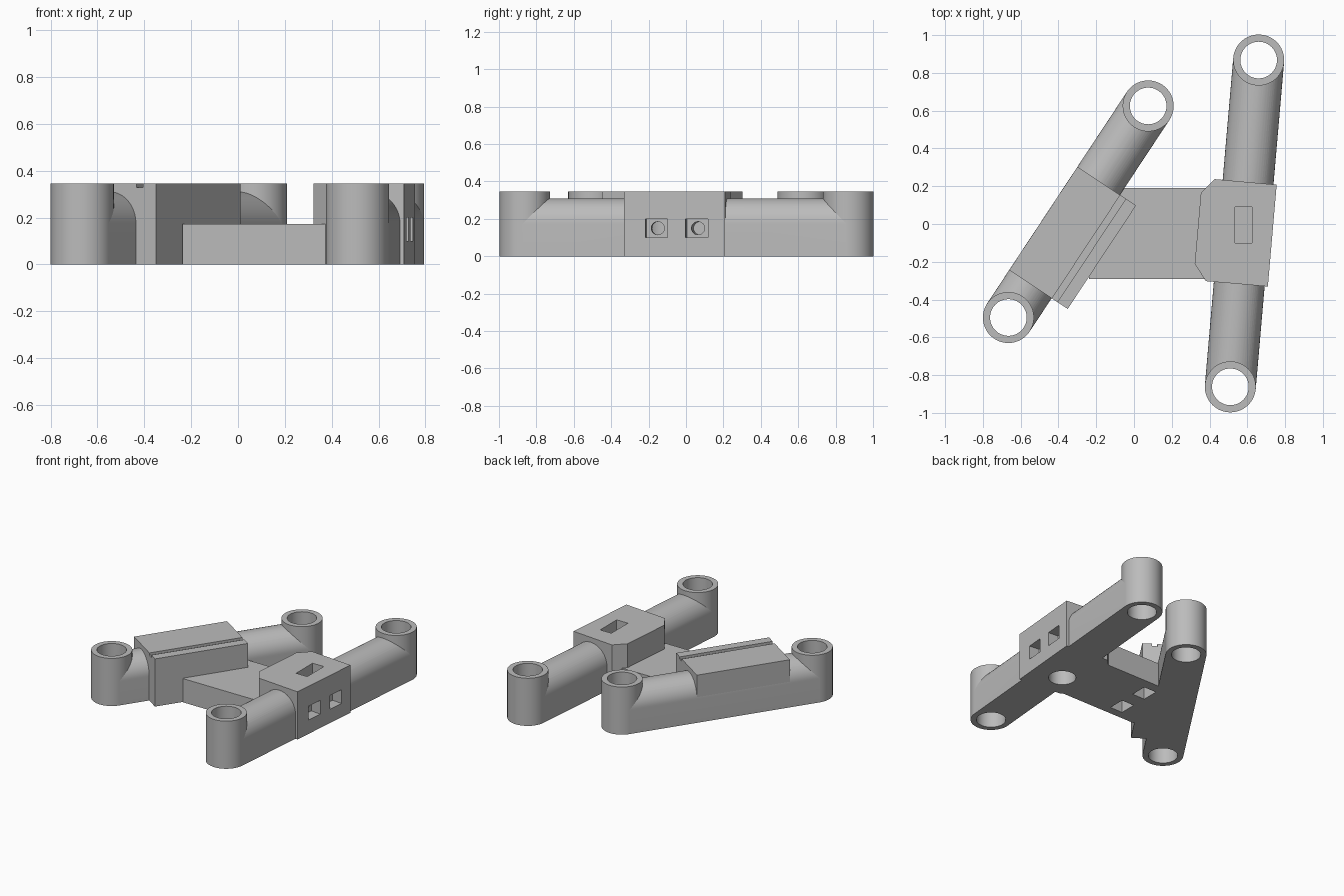
import bpy, bmesh, math
from mathutils import Matrix, Vector

if "Cube" in bpy.data.objects:
    bpy.data.objects.remove(bpy.data.objects["Cube"], do_unlink=True)

grey = bpy.data.materials.new("plain_grey")
grey.use_nodes = True
grey.diffuse_color = (0.5, 0.5, 0.5, 1)
grey.node_tree.nodes["Principled BSDF"].inputs["Base Color"].default_value = (0.5, 0.5, 0.5, 1)

HEIGHT = 0.345      # posts and blocks
RADIUS = 0.135      # posts and arched bars
BORE = 0.097        # post holes
SPRING = 0.175      # where the bar's arch begins


def prism(name, outline, z0, z1, matrix=Matrix()):
    """Extrude a flat outline from z0 to z1, then place it with a matrix."""
    bm = bmesh.new()
    face = bm.faces.new([bm.verts.new((x, y, z0)) for x, y in outline])
    top = bmesh.ops.extrude_face_region(bm, geom=[face])["geom"]
    moved = [v for v in top if isinstance(v, bmesh.types.BMVert)]
    bmesh.ops.translate(bm, verts=moved, vec=(0, 0, z1 - z0))
    bmesh.ops.recalc_face_normals(bm, faces=bm.faces)
    bm.transform(matrix)
    mesh = bpy.data.meshes.new(name)
    bm.to_mesh(mesh)
    bm.free()
    mesh.materials.append(grey)
    obj = bpy.data.objects.new(name, mesh)
    bpy.context.collection.objects.link(obj)
    return obj


def rect(x0, x1, y0, y1):
    return [(x0, y0), (x1, y0), (x1, y1), (x0, y1)]


def arc(r, cx=0, cy=0, sweep=2 * math.pi, n=64, closed=True):
    steps = n if closed else n + 1
    return [(cx + r * math.cos(sweep * i / n), cy + r * math.sin(sweep * i / n))
            for i in range(steps)]


def select(obj):
    bpy.ops.object.select_all(action='DESELECT')
    obj.select_set(True)
    bpy.context.view_layer.objects.active = obj


def cut(targets, cutter):
    """Subtract the cutter from every target, then discard it."""
    cutter.hide_render = True
    for obj in targets:
        mod = obj.modifiers.new("cut", 'BOOLEAN')
        mod.operation, mod.solver, mod.object = 'DIFFERENCE', 'EXACT', cutter
        select(obj)
        bpy.ops.object.modifier_apply(modifier=mod.name)
    bpy.data.objects.remove(cutter, do_unlink=True)


UPRIGHT = Matrix.Rotation(math.pi / 2, 4, 'X')
SIDEWAYS = Matrix.Rotation(math.pi / 2, 4, 'Y')
parts = []


def arm(side, front, back):
    """Arched bar with a hollow post at each end; returns its frame and bar."""
    front, back = Vector(front), Vector(back)
    d = back - front
    mid = (front + back) / 2
    frame = (Matrix.Translation((mid.x, mid.y, 0))
             @ Matrix.Rotation(-math.atan2(d.x, d.y), 4, 'Z'))
    half = d.length / 2
    arch = arc(RADIUS, cy=SPRING, sweep=math.pi, n=32, closed=False)
    arch += [(-RADIUS, 0), (RADIUS, 0)]
    bar = prism(side + "_bar", arch, -half, half, frame @ UPRIGHT)
    parts.append(bar)
    for end, y in (("front", -half), ("back", half)):
        post = prism(f"{side}_{end}_post", arc(RADIUS, cy=y), 0, HEIGHT, frame)
        cut([post, bar], prism("bore", arc(BORE, cy=y), -0.1, 0.5, frame))
        parts.append(post)
    return frame, bar


# Left-hand arm (+x) with chamfered block
frame, bar = arm("left", (0.51, -0.862), (0.66, 0.868))
outline = [(0.152, 0.219), (-0.177, 0.22), (-0.244, 0.14),
           (-0.244, -0.237), (-0.177, -0.322), (0.152, -0.322)]
block = prism("left_block", outline, 0, HEIGHT, frame)
parts.append(block)
solid = [block, bar]

# Side sockets with round holes behind them
for y in (-0.148, 0.068):
    cut(solid, prism("socket", rect(0.075, 0.3, y - 0.06, y + 0.06), 0.1, 0.2, frame))
    hole = frame @ Matrix.Translation((0, y, 0.15)) @ SIDEWAYS
    cut(solid, prism("screw_hole", arc(0.035, n=32), -0.05, 0.1, hole))

# Slot in the top and round recess underneath
cut(solid, prism("slot", rect(0.535, 0.625, -0.1, 0.09), 0.245, 0.5))
cut(solid, prism("recess", arc(0.09, 0.506, -0.135), -0.1, 0.2))

# Right-hand arm (-x) with grooved block
frame, bar = arm("right", (-0.665, -0.495), (0.075, 0.625))
block = prism("right_block", rect(-0.1345, 0.237, -0.46, 0.196), 0, HEIGHT, frame)
cut([block], prism("groove", rect(0.137, 0.172, -0.6, 0.4), 0.328, 0.5, frame))
parts.append(block)

# Low plate joining the arms, with two square sockets underneath
plate = prism("joining_plate", rect(-0.238, 0.4, -0.29, 0.19), 0, 0.172)
for y in (-0.17, 0.058):
    cut([plate, block], prism("socket", rect(-0.09, 0.01, y - 0.06, y + 0.06), -0.1, 0.1))
parts.append(plate)

for obj in parts:
    select(obj)
    bpy.ops.object.shade_smooth_by_angle(angle=math.radians(30))
